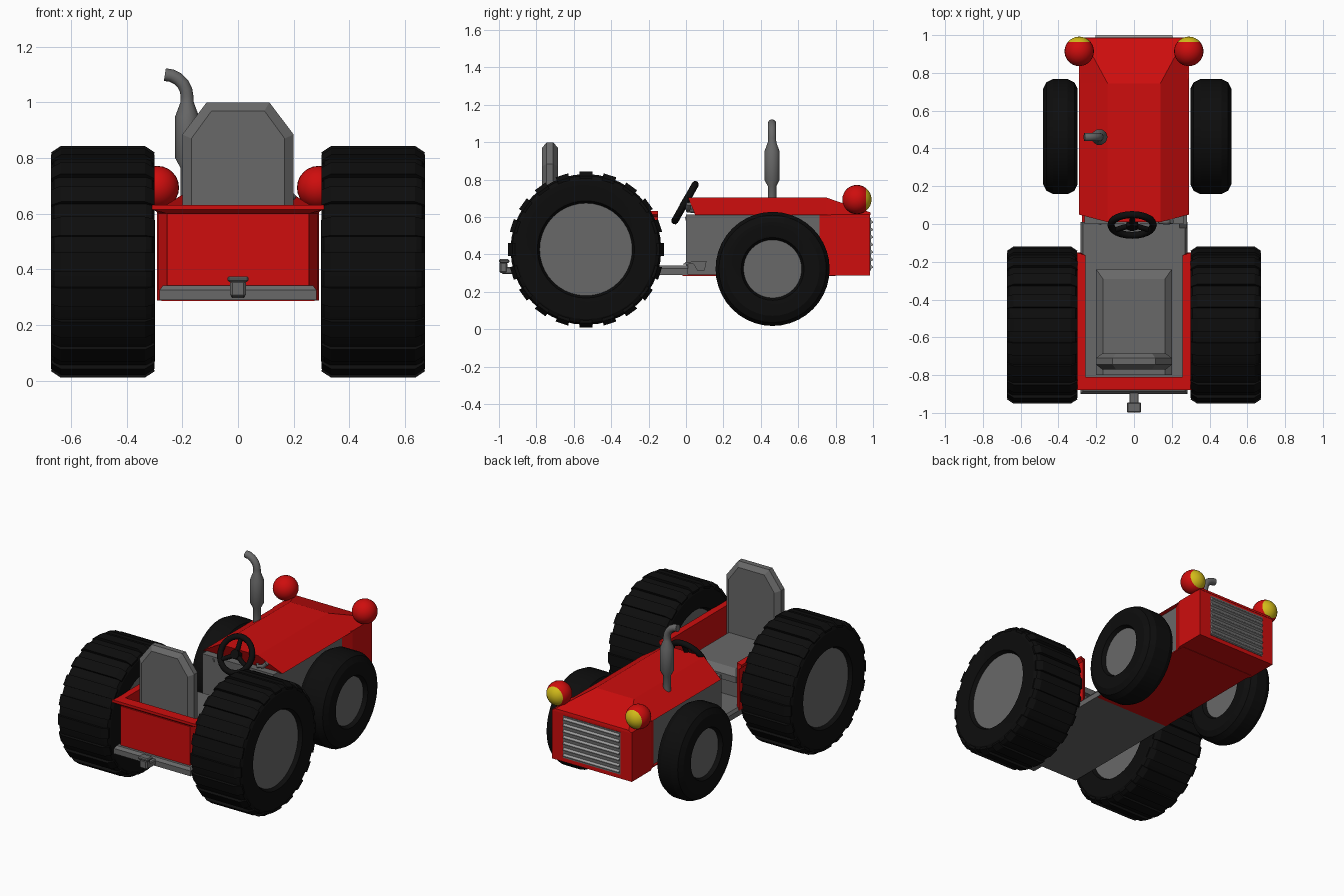
import bpy, bmesh, math
from mathutils import Vector, Matrix

if "Cube" in bpy.data.objects:
    bpy.data.objects.remove(bpy.data.objects["Cube"])


def mat(name, r, g, b):
    m = bpy.data.materials.new(name)
    m.diffuse_color = (r, g, b, 1)
    m.use_nodes = True
    m.node_tree.nodes["Principled BSDF"].inputs["Base Color"].default_value = m.diffuse_color
    return m


RED = mat("red paint", 0.62, 0.004, 0.004)
GREY = mat("grey metal", 0.14, 0.14, 0.14)
LIGHT = mat("light grey slats", 0.32, 0.32, 0.32)
BLACK = mat("black rubber", 0.004, 0.004, 0.004)
YELLOW = mat("yellow lamp", 0.65, 0.5, 0.01)


def finish(name, bm, m, smooth=None, bevel=0):
    bmesh.ops.recalc_face_normals(bm, faces=bm.faces)
    me = bpy.data.meshes.new(name)
    bm.to_mesh(me)
    bm.free()
    me.materials.append(m)
    o = bpy.data.objects.new(name, me)
    bpy.context.collection.objects.link(o)
    if bevel:
        b = o.modifiers.new("chamfer", 'BEVEL')
        b.width, b.segments = bevel, 1
    if smooth:
        bpy.ops.object.select_all(action='DESELECT')
        o.select_set(True)
        bpy.context.view_layer.objects.active = o
        bpy.ops.object.shade_smooth_by_angle(angle=math.radians(smooth))
    return o


def skin(bm, rings, wrap=False):
    rows = [[bm.verts.new(p) for p in r] for r in rings]
    n = len(rows[0])
    for a, b in zip(rows, rows[1:] + (rows[:1] if wrap else [])):
        for i in range(n):
            bm.faces.new((a[i], a[(i + 1) % n], b[(i + 1) % n], b[i]))
    if not wrap:
        bm.faces.new(rows[0][::-1])
        bm.faces.new(rows[-1])


def loft(name, rings, m, wrap=False, **kw):
    bm = bmesh.new()
    skin(bm, rings, wrap)
    return finish(name, bm, m, **kw)


def box(name, x0, x1, y0, y1, z0, z1, m, **kw):
    return loft(name, [[(x0, y0, z), (x1, y0, z), (x1, y1, z), (x0, y1, z)] for z in (z0, z1)], m, **kw)


def pipe(name, pts, m):
    """pts: (x, y, z, radius)"""
    cu = bpy.data.curves.new(name, 'CURVE')
    cu.dimensions, cu.bevel_depth, cu.bevel_resolution, cu.use_fill_caps = '3D', 1, 3, True
    s = cu.splines.new('POLY')
    s.points.add(len(pts) - 1)
    for p, (x, y, z, r) in zip(s.points, pts):
        p.co, p.radius = (x, y, z, 1), r
    cu.materials.append(m)
    o = bpy.data.objects.new(name, cu)
    bpy.context.collection.objects.link(o)
    bpy.ops.object.select_all(action='DESELECT')
    o.select_set(True)
    bpy.context.view_layer.objects.active = o
    bpy.ops.object.convert(target='MESH')
    bpy.ops.object.shade_smooth_by_angle(angle=math.radians(40))


def wheel(name, side, xi, xo, cy, cz, r, hub, shoulder, n, lugs=0):
    # profile of (radius, x) from outer lip over the tread to the inner lip
    d = shoulder
    half = [(hub, xo - 0.035), (hub + 0.015, xo - 0.005), (hub + 0.05, xo), (r - 1.2 * d, xo),
            (r - 0.4 * d, xo - 0.4 * d), (r, xo - 1.2 * d)]
    prof = half + [(q, xi + xo - x) for q, x in reversed(half)]
    at = lambda q, x, a: (side * x, cy + q * math.cos(a), cz + q * math.sin(a))
    bm = bmesh.new()
    skin(bm, [[at(q, x, 2 * math.pi * i / n) for q, x in prof] for i in range(n)], True)
    for k in range(lugs):
        a, h, t = 2 * math.pi * k / lugs, 0.085, 0.015
        skin(bm, [[at(r - 0.03, xi + 0.005, b), at(r - 0.03, xo - 0.005, b), at(r - 0.008, xo, b),
                   at(r + t, xo - 0.035, b), at(r + t, xi + 0.035, b), at(r - 0.008, xi, b)]
                  for b in (a - h, a + h)])
    finish(name + "_tyre", bm, BLACK, smooth=25)
    loft(name + "_hub", [[at(hub + 0.004, x, 2 * math.pi * i / n) for i in range(n)]
                         for x in (xi + 0.03, xo - 0.03)], GREY)


# wheels
for s, tag in ((1, "right"), (-1, "left")):
    wheel("rear_" + tag, s, 0.30, 0.672, -0.535, 0.427, 0.403, 0.245, 0.025, 40, 20)
    wheel("front_" + tag, s, 0.298, 0.516 if s > 0 else 0.482, 0.463, 0.323, 0.305, 0.153, 0.045, 40)

# engine, floor and red belly
box("engine_block", -0.262, 0.262, 0.0, 0.74, 0.292, 0.615, GREY)
box("belly_plate", -0.275, 0.275, -0.02, 0.8, 0.286, 0.294, RED)
loft("floor_plate", [[(-w, -y, z), (w, -y, z), (w, 0.01, z), (-w, 0.01, z)]
                     for w, y, z in ((0.282, 0.9, 0.29), (0.282, 0.9, 0.325), (0.27, 0.885, 0.342))], GREY)

# nose and hood
nose = [(-0.262, 0.715), (0.262, 0.715), (0.292, 0.785), (0.292, 0.985), (-0.292, 0.985), (-0.292, 0.785)]
loft("nose", [[(x, y, z) for x, y in nose] for z in (0.288, 0.615)], RED)
loft("hood", [[(-0.292, yb, 0.61), (0.292, yb, 0.61), (w, yt, z), (-w, yt, z)]
              for yb, yt, w, z in ((0.05, 0.01, 0.14, 0.706), (0.745, 0.745, 0.14, 0.706),
                                   (0.987, 0.985, 0.27, 0.625))], RED)

# grille
box("grille_panel", -0.21, 0.21, 0.98, 0.988, 0.315, 0.595, GREY)
bm = bmesh.new()
for k in range(7):
    z = 0.335 + k * 0.04
    skin(bm, [[(x, 0.983, z - 0.014), (x, 1.0, z - 0.006), (x, 1.0, z), (x, 0.983, z + 0.014)]
              for x in (-0.205, 0.205)])
finish("grille_slats", bm, LIGHT)

# headlights, the forward cap is the lamp
for s, tag in ((1, "right"), (-1, "left")):
    bm = bmesh.new()
    bmesh.ops.create_uvsphere(bm, u_segments=24, v_segments=14, radius=0.078)
    bmesh.ops.transform(bm, verts=bm.verts,
                        matrix=Matrix.Translation((0.29 * s, 0.914, 0.694)) @ Matrix.Rotation(-math.pi / 2, 4, 'X'))
    for f in bm.faces:
        f.material_index = int(f.calc_center_median().y > 0.956)
    finish("headlight_" + tag, bm, RED, smooth=40).data.materials.append(YELLOW)

# exhaust
ex = [(0, 0.66, 0.024), (0, 0.765, 0.024), (0, 0.8, 0.043), (0, 0.95, 0.043), (0, 1.0, 0.024)]
ex += [(0.08 * (math.cos(a) - 1), 1.02 + 0.08 * math.sin(a), 0.023)
       for a in [math.radians(18 * i) for i in range(6)]]
pipe("exhaust", [(-0.183 + x, 0.46, z, r) for x, z, r in ex], GREY)

# rear tub: U-shaped wall with a flared rim
def tub(e, z, i=0.0):
    xo, yb = 0.285 + e, -0.86 - e
    right = [(0.258 - i, -0.16), (xo, -0.15), (xo, yb + 0.05 - 2 * e), (xo - 0.03 + 2 * e, yb)]
    out = right[1:] + [(-x, y) for x, y in reversed(right[1:])]
    inn = [(-right[0][0], -0.165), (-right[0][0], -0.81), (right[0][0], -0.81), (right[0][0], -0.165)]
    return [(x, y, z) for x, y in out + inn]


bm = bmesh.new()
skin(bm, [tub(0, 0.325), tub(0, 0.6), tub(0.018, 0.615), tub(0.018, 0.632)])
finish("rear_tub", bm, RED)
box("rear_panel", -0.255, 0.255, -0.868, -0.83, 0.3, 0.6, RED)

# seat
box("seat_base", -0.19, 0.19, -0.8, -0.27, 0.33, 0.46, GREY)
loft("seat_cushion", [[(-w, -0.8, z), (w, -0.8, z), (w, y, z), (-w, y, z)]
                      for w, y, z in ((0.2, -0.24, 0.45), (0.2, -0.24, 0.49), (0.165, -0.29, 0.52))], GREY)
back = [(-0.2, 0.46), (0.2, 0.46), (0.2, 0.885), (0.113, 1.0), (-0.113, 1.0), (-0.2, 0.885)]
inner = [(x * 0.84, z if z < 0.5 else z - (0.03 if z > 0.9 else 0.015)) for x, z in back]
loft("seat_back", [[(x, y, z) for x, z in p]
                   for p, y in ((inner, -0.77), (back, -0.745), (back, -0.71), (inner, -0.685))], GREY)

# steering wheel with spokes and column
c = Vector((-0.01, -0.005, 0.677))
u, v = Vector((1, 0, 0)), Vector((0, 0.49, 0.872))
nrm = u.cross(v)
rings = []
for i in range(24):
    a = math.tau * i / 24
    d = u * math.cos(a) + v * math.sin(a)
    rings.append([c + d * (0.112 + 0.019 * math.cos(b)) + nrm * 0.019 * math.sin(b)
                  for b in [math.tau * j / 8 for j in range(8)]])
loft("steering_wheel", rings, BLACK, wrap=True, smooth=50)
for k in range(3):
    a = math.tau * k / 3 + math.pi / 2
    e = c + (u * math.cos(a) + v * math.sin(a)) * 0.112
    pipe("steering_spoke_%d" % k, [(*c, 0.016), (*e, 0.013)], BLACK)
pipe("steering_hub", [(*(c + nrm * 0.02), 0.03), (*(c - nrm * 0.02), 0.03)], BLACK)
pipe("steering_column", [(*c, 0.018), (-0.01, 0.08, 0.63, 0.018)], GREY)

# hand levers and side steps
pipe("hand_lever", [(0.11, 0.05, 0.63, 0.01), (0.14, 0.01, 0.635, 0.011), (0.18, 0.01, 0.645, 0.014),
                    (0.2, 0.015, 0.67, 0.014)], GREY)
pipe("left_lever", [(-0.17, 0.05, 0.6, 0.01), (-0.185, 0.0, 0.59, 0.013)], GREY)
loft("pedal_step", [[(x, -0.02, 0.345), (x, 0.04, 0.35), (x, 0.06, 0.315), (x, 0.1, 0.315), (x, 0.11, 0.365),
                     (x, 0.0, 0.36)] for x in (0.24, 0.28)], GREY)

# tow hitch
box("hitch_bar", -0.025, 0.025, -0.985, -0.85, 0.297, 0.332, GREY, bevel=0.005)
box("hitch_hook", -0.028, 0.028, -0.997, -0.955, 0.3, 0.36, GREY, bevel=0.008)
box("hitch_cap", -0.038, 0.038, -0.999, -0.945, 0.355, 0.375, GREY, bevel=0.006)
